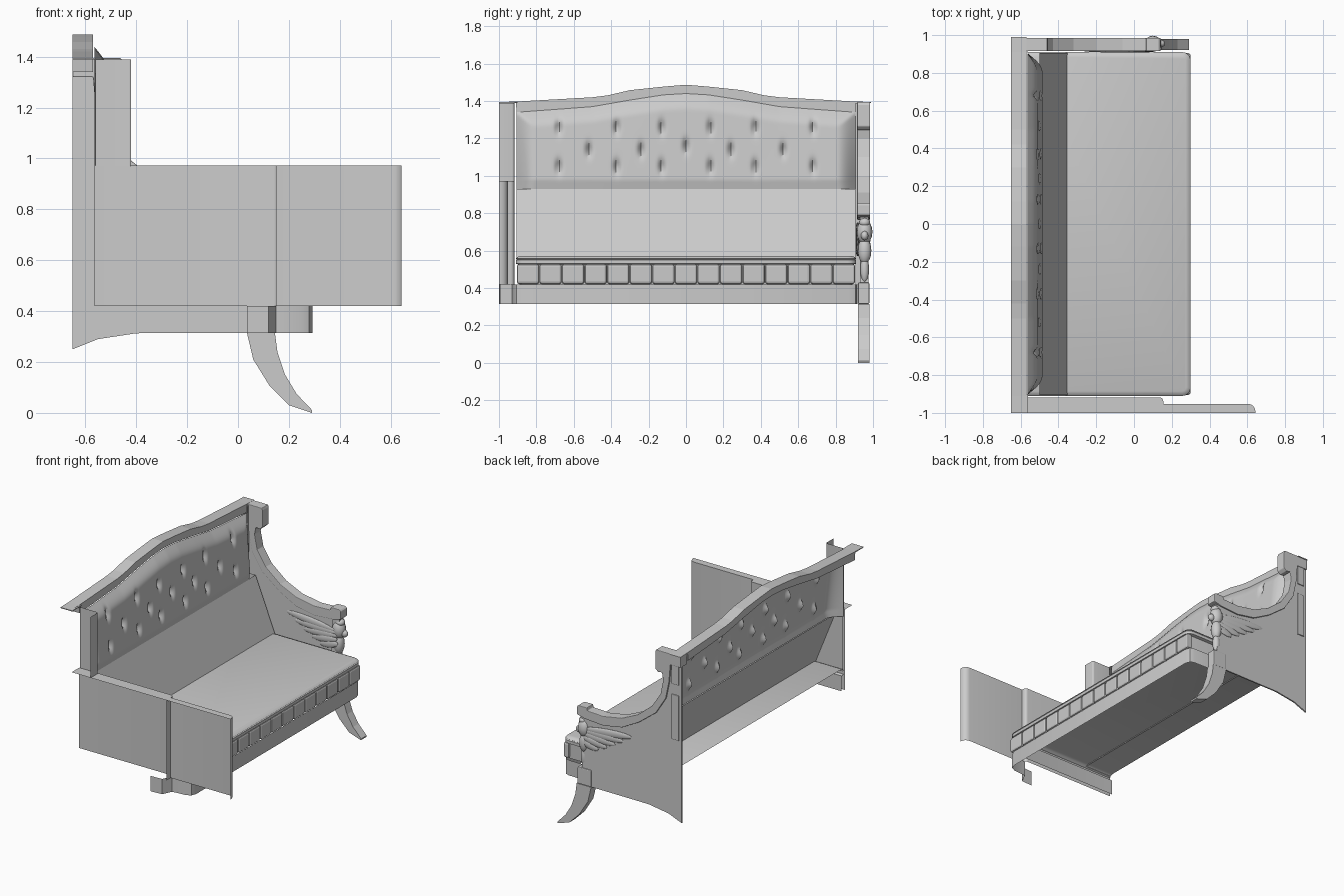
import bpy, bmesh, math
from math import exp, cos, sin, pi

if "Cube" in bpy.data.objects:
    bpy.data.objects.remove(bpy.data.objects["Cube"])


def make(name, verts, faces, smooth=False):
    me = bpy.data.meshes.new(name)
    me.from_pydata(verts, [], faces)
    bm = bmesh.new()
    bm.from_mesh(me)
    bmesh.ops.recalc_face_normals(bm, faces=bm.faces)
    bm.to_mesh(me)
    bm.free()
    ob = bpy.data.objects.new(name, me)
    bpy.context.collection.objects.link(ob)
    if smooth:
        bpy.context.view_layer.objects.active = ob
        bpy.ops.object.select_all(action='DESELECT')
        ob.select_set(True)
        bpy.ops.object.shade_smooth_by_angle(angle=math.radians(40))
    return ob


def prism(name, pts, a, b, axis, smooth=False, bevel=0):
    """Closed profile extruded along an axis: 'x' (y,z), 'y' (x,z) or 'z' (x,y)."""
    put = {'x': lambda p, t: (t, *p), 'y': lambda p, t: (p[0], t, p[1]), 'z': lambda p, t: (*p, t)}[axis]
    n = len(pts)
    v = [put(p, a) for p in pts] + [put(p, b) for p in pts]
    f = [list(range(n)), list(range(n, 2 * n))]
    f += [(i, (i + 1) % n, n + (i + 1) % n, n + i) for i in range(n)]
    ob = make(name, v, f, smooth)
    if bevel:
        m = ob.modifiers.new("bevel", 'BEVEL')
        m.width, m.segments = bevel, 2
    return ob


def box(name, x, y, z, bevel=0):
    return prism(name, [(x[0], y[0]), (x[1], y[0]), (x[1], y[1]), (x[0], y[1])], *z, 'z', bevel=bevel)


def sheet(name, path, z0, z1):
    """Upright thin sheet following an open (x,y) path."""
    n = len(path)
    v = [(*p, z) for z in (z0, z1) for p in path]
    return make(name, v, [(i, i + 1, n + i + 1, n + i) for i in range(n - 1)], True)


def lerp(tab, t):
    for (a, va), (b, vb) in zip(tab, tab[1:]):
        if t <= b:
            return va + (vb - va) * (t - a) / (b - a)
    return tab[-1][1]


def mirrored(half):
    return [(-y, z) for y, z in reversed(half) if y > 0] + half


def blob(name, loc, size, tilt=0):
    bpy.ops.mesh.primitive_uv_sphere_add(segments=14, ring_count=8, location=loc, rotation=(0, tilt, 0))
    ob = bpy.context.object
    ob.name, ob.scale = name, size
    bpy.ops.object.shade_smooth()


# crest rail over the back
top = mirrored([(0, 1.487), (.12, 1.477), (.3, 1.458), (.42, 1.43), (.5, 1.42), (.91, 1.397), (.99, 1.395)])
low = mirrored([(0, 1.44), (.12, 1.433), (.3, 1.405), (.5, 1.37), (.7, 1.355), (.905, 1.34)])
prism("crest_rail", top + [(.99, 1.39), (.91, 1.39)] + low[::-1] + [(-.91, 1.39), (-.99, 1.39)], -.65, -.57, 'x')
box("crest_end", (-.65, -.56), (-1, -.9), (1.39, 1.395))

# buttoned upper back cushion
buttons = [(0, 1.15)]
for s in (-1, 1):
    buttons += [(s * y, z) for y in (.13, .37, .68) for z in (1.25, 1.04)]
    buttons += [(s * y, 1.13) for y in (.24, .52)]
NU, NV = 150, 40
verts = []
for i in range(NU + 1):
    y = -.905 + 1.81 * i / NU
    zt = lerp(low, y)
    for j in range(NV + 1):
        z = .93 + (zt - .93) * j / NV
        e = max(0, min((.905 - abs(y)) / .1, (zt - z) / .09, 1))
        eb = min((z - .93) / .05, 1)
        x = -.565 + (.085 - .04 * j / NV) * sin(e * pi / 2) - .015 * (1 - eb) * e
        x -= sum(.03 * exp(-((y - b) / .014) ** 2 - ((z - c - .01) / .036) ** 2) for b, c in buttons)
        verts.append((x, y, z))
faces = [(a, a + 1, a + NV + 2, a + NV + 1) for i in range(NU) for j in range(NV)
         for a in [i * (NV + 1) + j]]
make("upper_back_cushion", verts, faces, True)

# sloped lower back with end caps
P = [(-.5, .93), (-.35, .56), (-.56, .56), (-.56, .93)]
make("lower_back", [(x, s * .905, z) for s in (-1, 1) for x, z in P],
     [(0, 1, 5, 4), (0, 1, 2, 3), (4, 5, 6, 7)])

# seat cushion shell, open underneath and behind
def outline(d):
    arc = [(.255 + (.045 - d) * cos(t * pi / 8), .865 + (.045 - d) * sin(t * pi / 8)) for t in range(5)]
    right = arc + [(-.56, .91 - d)]
    return [(x, -y) for x, y in reversed(right)] + right

levels = [(.42, .02), (.525, .02), (.53, 0), (.55, 0), (.554, .006), (.558, 0), (.567, .01), (.572, .025)]
verts = [(x, y, z) for z, d in levels for x, y in outline(d)]
n = len(outline(0))
faces = [(k * n + i, k * n + i + 1, (k + 1) * n + i + 1, (k + 1) * n + i)
         for k in range(len(levels) - 1) for i in range(n - 1)]
faces.append(range((len(levels) - 1) * n, len(levels) * n))
make("seat_cushion", verts, faces, True)

# row of padded squares along the seat front
N = 15
w = 1.81 / N
for i in range(N):
    y = -.905 + i * w
    box("front_pad", (.26, .3), (y + .001, y + w - .001), (.422, .528), .012)

# apron, curling out to a stub on the unfinished side
sheet("apron", [(.035, -1), (.12, -.995), (.15, -.93), (.25, -.92), (.28, -.905), (.292, -.87),
                (.292, .87), (.28, .905), (.25, .915), (.04, .918)], .315, .42)

# finished arm: side panels
curve = [(.08, .78), (-.06, .765), (-.2, .79), (-.33, .86), (-.46, .96), (-.535, 1.08), (-.56, 1.2)]
base = [(-.65, .25), (-.6, .27), (-.55, .29), (-.4, .313), (.06, .315)]
prism("outer_side_panel", base + curve + [(-.56, 1.39), (-.65, 1.39)], .965, .975, 'y')
make("inner_side_panel", [(x, .918, z) for x, z in [(-.56, .42), (.06, .42)] + curve],
     [range(len(curve) + 2)])
box("back_post", (-.565, -.56), (.905, .975), (.42, 1.39))
for z in ((1.19, 1.38), (.81, 1.12)):
    box("post_moulding", (-.63, -.575), (.972, .982), z, .004)

# finished arm: scrolled arm rail
rail = [(-.65, 1.395), (-.46, 1.395), (-.455, 1.38), (-.455, 1.265), (-.475, 1.245), (-.505, 1.25),
        (-.515, 1.2), (-.495, 1.1), (-.43, 1.0), (-.32, .91), (-.2, .855), (-.06, .83), (.06, .835),
        (.065, .855), (.13, .855), (.14, .845), (.14, .79), (.08, .775)]
prism("arm_rail", rail + curve[1:] + [(-.57, 1.32), (-.65, 1.32)], .915, .985, 'y', bevel=.004)

# front leg and the block above it
leg = [(.035, .315), (.06, .21), (.125, .105), (.2, .03), (.29, 0), (.292, .01), (.23, .075),
       (.185, .15), (.155, .24), (.145, .315)]
prism("front_leg", leg, .92, .98, 'y')
box("leg_block", (.035, .14), (.92, .98), (.315, .43), .006)
prism("arm_front_support", [(.04, .43), (.11, .43), (.1, .55), (.12, .78), (.04, .78)], .93, .975, 'y')

# carved figure and wings on both faces of the arm front
for loc, size in [((.1, .955, .7), (.045, .042, .065)), ((.1, .955, .6), (.035, .036, .07)),
                  ((.1, .955, .5), (.025, .024, .07)), ((.14, .955, .68), (.025, .02, .025)),
                  ((.11, .955, .75), (.03, .03, .025))]:
    blob("carved_figure", loc, size)
for y in (.918, .976):
    for i in range(5):
        blob("wing_feather", (-.09 + .035 * i, y, .72 - .03 * i), (.19 - .03 * i, .01, .026), -.08 * i + .1)

# unfinished side: recessed walls whose front ends curl outward, with a ledge on top
def bent(name, x0, x1, y0, z0, z1, r, ledge=True):
    path = [(x0, y0), (x1 - r, y0)]
    path += [(x1 - r + r * sin(t * pi / 8), y0 - r + r * cos(t * pi / 8)) for t in range(1, 5)]
    path.append((x1, -1))
    sheet(name, path, z0, z1)
    if ledge:
        make(name + "_ledge", [(x, y, z1) for x, y in path + [(x0, -1)]], [range(len(path) + 1)])

bent("upper_post", -.56, -.42, -.918, .97, 1.39, .012, False)
bent("side_panel", -.565, .155, -.918, .42, .972, .02)
bent("front_panel", .15, .643, -.952, .42, .972, .04)
